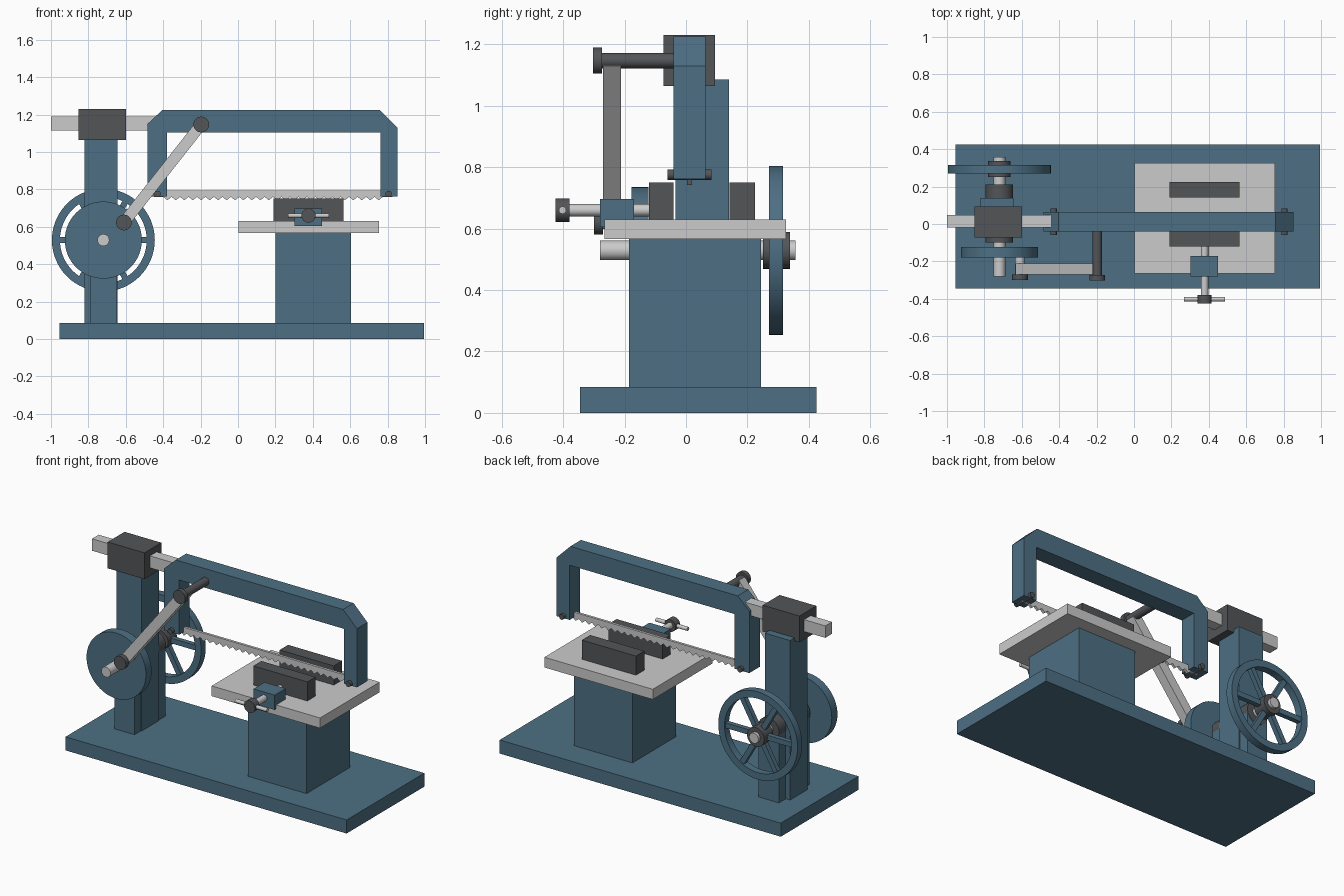
import bpy, bmesh
from math import pi, radians, cos, sin, atan2, hypot
from mathutils import Matrix, Vector

if "Cube" in bpy.data.objects:
    bpy.data.objects.remove(bpy.data.objects["Cube"])


def material(name, rgb):
    m = bpy.data.materials.new(name)
    m.diffuse_color = (*rgb, 1)
    m.use_nodes = True
    m.node_tree.nodes["Principled BSDF"].inputs["Base Color"].default_value = m.diffuse_color
    return m


BLUE = material("blue_paint", (0.075, 0.16, 0.23))
DARK = material("dark_iron", (0.085, 0.09, 0.097))
STEEL = None


def finish(name, bm, mat, smooth=False):
    bmesh.ops.recalc_face_normals(bm, faces=bm.faces)
    mesh = bpy.data.meshes.new(name)
    bm.to_mesh(mesh)
    bm.free()
    ob = bpy.data.objects.new(name, mesh)
    bpy.context.collection.objects.link(ob)
    if mat:
        mesh.materials.append(mat)
    if smooth:
        bpy.ops.object.select_all(action='DESELECT')
        ob.select_set(True)
        bpy.context.view_layer.objects.active = ob
        bpy.ops.object.shade_smooth_by_angle(angle=radians(35))
    return ob


def add_box(bm, x, y, z, turn=Matrix()):
    size = Matrix.Diagonal((x[1] - x[0], y[1] - y[0], z[1] - z[0], 1))
    move = Matrix.Translation((sum(x) / 2, sum(y) / 2, sum(z) / 2))
    bmesh.ops.create_cube(bm, size=1, matrix=turn @ move @ size)


def box(name, x, y, z, mat, turn=Matrix()):
    bm = bmesh.new()
    add_box(bm, x, y, z, turn)
    return finish(name, bm, mat)


def cyl(name, x, z, y0, y1, r, mat, seg=32):
    """Cylinder lying along y."""
    bm = bmesh.new()
    bmesh.ops.create_cone(bm, cap_ends=True, segments=seg, radius1=r, radius2=r, depth=y1 - y0,
                          matrix=Matrix.Translation((x, (y0 + y1) / 2, z)) @ Matrix.Rotation(pi / 2, 4, 'X'))
    return finish(name, bm, mat, True)


def plate(name, points, y0, y1, mat):
    """Profile in the xz plane, extruded along y."""
    bm = bmesh.new()
    face = bm.faces.new([bm.verts.new((x, y0, z)) for x, z in points])
    ext = bmesh.ops.extrude_face_region(bm, geom=[face])
    verts = [v for v in ext["geom"] if isinstance(v, bmesh.types.BMVert)]
    bmesh.ops.translate(bm, verts=verts, vec=(0, y1 - y0, 0))
    return finish(name, bm, mat)


# Base, pedestal and work table
box("base", (-0.955, 0.995), (-0.345, 0.425), (0, 0.085), BLUE)
box("pedestal", (0.2, 0.605), (-0.185, 0.245), (0.085, 0.566), BLUE)
box("table", (0.003, 0.755), (-0.265, 0.325), (0.566, 0.63), STEEL)

# Vise with jaws, nut block, screw and tommy bar
VX, VZ = 0.377, 0.66
box("front_jaw", (0.19, 0.565), (-0.12, -0.04), (0.63, 0.75), DARK)
box("back_jaw", (0.19, 0.565), (0.142, 0.225), (0.63, 0.75), DARK)
box("vise_nut", (0.303, 0.45), (-0.28, -0.17), (0.605, 0.697), BLUE)
cyl("vise_screw", VX, VZ, -0.40, -0.10, 0.02, STEEL)
cyl("vise_knob", VX, VZ, -0.425, -0.38, 0.038, DARK)
bm = bmesh.new()
bmesh.ops.create_cone(bm, cap_ends=True, segments=20, radius1=0.012, radius2=0.012, depth=0.22,
                      matrix=Matrix.Translation((VX, -0.402, VZ)) @ Matrix.Rotation(pi / 2, 4, 'Y'))
finish("vise_handle", bm, STEEL, True)

# Column, slide guide and slide bar
WX, WZ = -0.72, 0.529
box("column", (-0.82, -0.645), (-0.035, 0.14), (0.085, 1.085), BLUE)
box("slide_guide", (-0.853, -0.598), (-0.073, 0.094), (1.065, 1.23), DARK)
box("slide_bar", (-1.0, -0.42), (-0.018, 0.048), (1.115, 1.19), STEEL)

# Shaft with a bearing and bearing post on each side of the column
for side, y0, y1 in (("front", -0.097, -0.035), ("back", 0.14, 0.208)):
    box(side + "_bearing_post", (-0.79, -0.65), (y0, y1), (0.085, WZ), BLUE)
    cyl(side + "_bearing", WX, WZ, y0 - 0.002, y1 + 0.002, 0.073, DARK)
cyl("drive_shaft", WX, WZ, -0.28, 0.357, 0.032, STEEL)

# Spoked flywheel
FY0, FY1 = 0.27, 0.316
bm = bmesh.new()
ring = [bm.verts.new((WX + r, y, WZ)) for r, y in ((0.232, FY0), (0.275, FY0), (0.275, FY1), (0.232, FY1))]
edges = [bm.edges.new((ring[i], ring[(i + 1) % 4])) for i in range(4)]
bmesh.ops.spin(bm, geom=ring + edges, cent=(WX, 0, WZ), axis=(0, 1, 0), angle=2 * pi,
               steps=64, use_merge=True, use_duplicate=False)
bmesh.ops.remove_doubles(bm, verts=bm.verts, dist=1e-4)
finish("flywheel_rim", bm, BLUE, True)
bm = bmesh.new()
for i in range(6):
    turn = Matrix.Translation((WX, 0, WZ)) @ Matrix.Rotation(i * pi / 3, 4, 'Y')
    add_box(bm, (0.045, 0.24), (0.278, 0.308), (-0.016, 0.016), turn)
finish("flywheel_spokes", bm, BLUE)
cyl("flywheel_hub", WX, WZ, 0.25, 0.338, 0.06, DARK)

# Crank disc, pins and connecting rod
cyl("crank_disc", WX, WZ, -0.178, -0.122, 0.206, BLUE, 64)
low, high = Vector((-0.61, 0, 0.623)), Vector((-0.197, 0, 1.147))
cyl("crank_pin", low.x, low.z, -0.275, -0.17, 0.025, STEEL)
cyl("frame_pin", high.x, high.z, -0.28, -0.03, 0.025, DARK)
cyl("crank_pin_cap", low.x, low.z, -0.30, -0.27, 0.042, DARK)
cyl("frame_pin_cap", high.x, high.z, -0.302, -0.273, 0.042, DARK)
d = high - low
box("connecting_rod", (0, d.length), (-0.27, -0.212), (-0.03, 0.03), STEEL,
    Matrix.Translation(low) @ Matrix.Rotation(-atan2(d.z, d.x), 4, 'Y'))

# Saw frame
plate("saw_frame", [(-0.484, 0.762), (-0.484, 1.15), (-0.404, 1.225), (0.757, 1.225), (0.853, 1.13),
                    (0.853, 0.762), (0.762, 0.762), (0.762, 1.105), (-0.38, 1.105), (-0.38, 0.762)],
      -0.04, 0.064, BLUE)

# Toothed blade and its holding pins
teeth, x0, x1 = 26, -0.40, 0.775
pitch = (x1 - x0) / teeth
profile = [(-0.45, 0.793), (-0.45, 0.76), (x0, 0.76)]
for i in range(teeth):
    profile += [(x0 + (i + 0.5) * pitch, 0.742), (x0 + (i + 1) * pitch, 0.76)]
profile += [(0.825, 0.76), (0.825, 0.793)]
plate("saw_blade", profile, 0.003, 0.019, STEEL)
for name, x in (("left_blade_pin", -0.43), ("right_blade_pin", 0.805)):
    cyl(name, x, 0.776, -0.06, 0.083, 0.017, DARK, 20)
